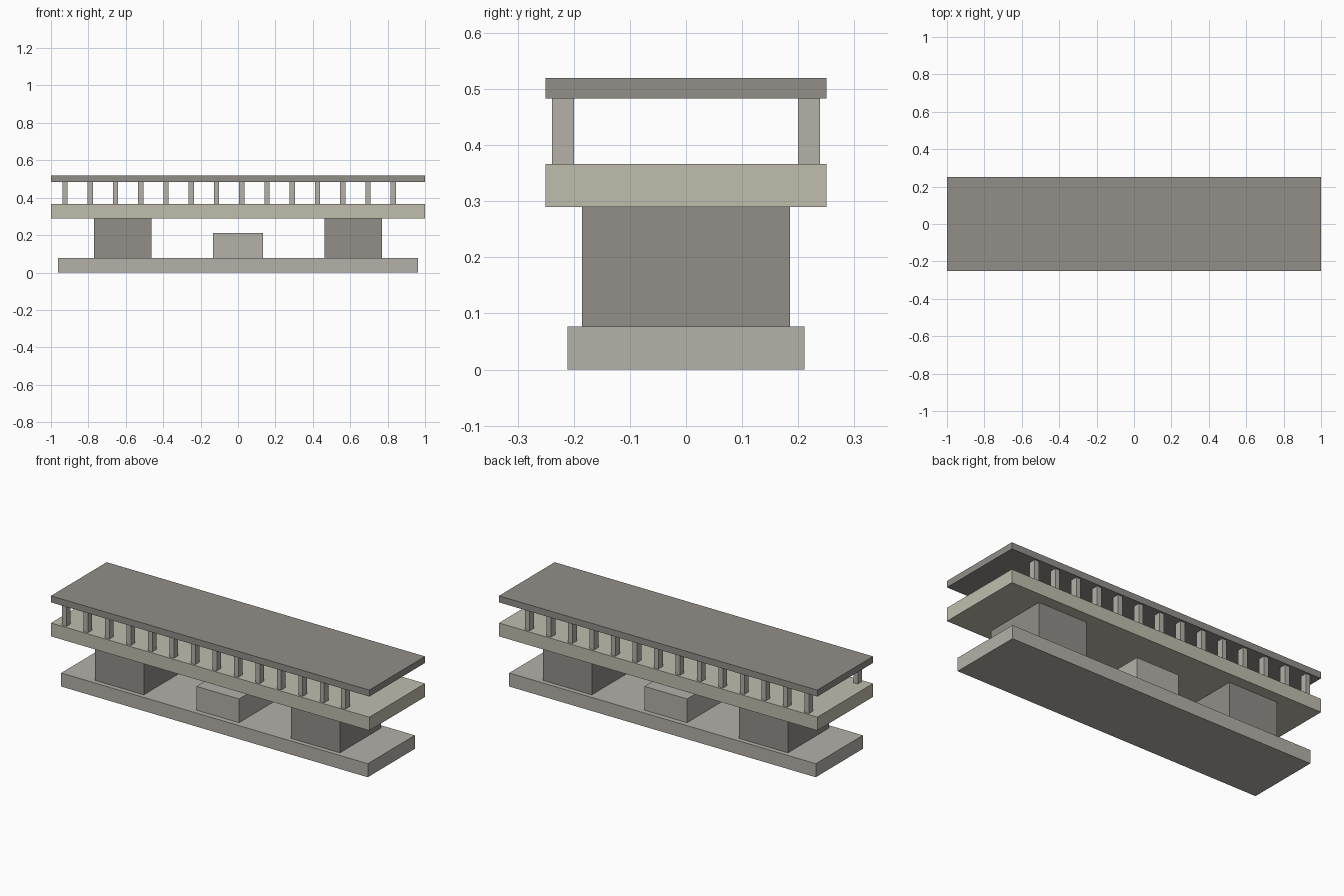
import bpy

if "Cube" in bpy.data.objects:
    bpy.data.objects.remove(bpy.data.objects["Cube"])


def material(name, rgb):
    m = bpy.data.materials.new(name)
    m.diffuse_color = (*rgb, 1)
    m.use_nodes = True
    m.node_tree.nodes["Principled BSDF"].inputs["Base Color"].default_value = m.diffuse_color
    return m


LIGHT = material("light_stone", (0.46, 0.44, 0.40))
DARK = material("dark_stone", (0.29, 0.27, 0.25))
PALE = material("pale_stone", (0.53, 0.51, 0.42))


def box(name, x, y, z, mat):
    """Box from (min, max) ranges along each axis."""
    bpy.ops.mesh.primitive_cube_add(
        size=1, location=[(a + b) / 2 for a, b in (x, y, z)])
    ob = bpy.context.object
    ob.name = name
    ob.scale = [b - a for a, b in (x, y, z)]
    bpy.ops.object.transform_apply(location=False, rotation=False, scale=True)
    ob.data.materials.append(mat)
    return ob


# Foundation slab
box("base_slab", (-0.963, 0.963), (-0.211, 0.211), (0, 0.077), LIGHT)

# Two supporting piers and the low block between them
for side, x in (("left", (-0.77, -0.462)), ("right", (0.462, 0.77))):
    box(side + "_pier", x, (-0.185, 0.185), (0.077, 0.29), DARK)
box("centre_block", (-0.134, 0.134), (-0.182, 0.182), (0.077, 0.212), LIGHT)

# Deck
box("deck", (-1, 1), (-0.25, 0.25), (0.29, 0.366), PALE)

# Front and back rows of posts, starting close to the left end
for row, y in (("front", (-0.239, -0.2)), ("back", (0.2, 0.239))):
    for i in range(14):
        cx = -0.925 + i * 0.135
        box(f"{row}_post_{i + 1}", (cx - 0.014, cx + 0.014), y,
            (0.366, 0.483), LIGHT)

# Flat roof
box("roof_slab", (-1, 1), (-0.25, 0.25), (0.483, 0.52), DARK)
